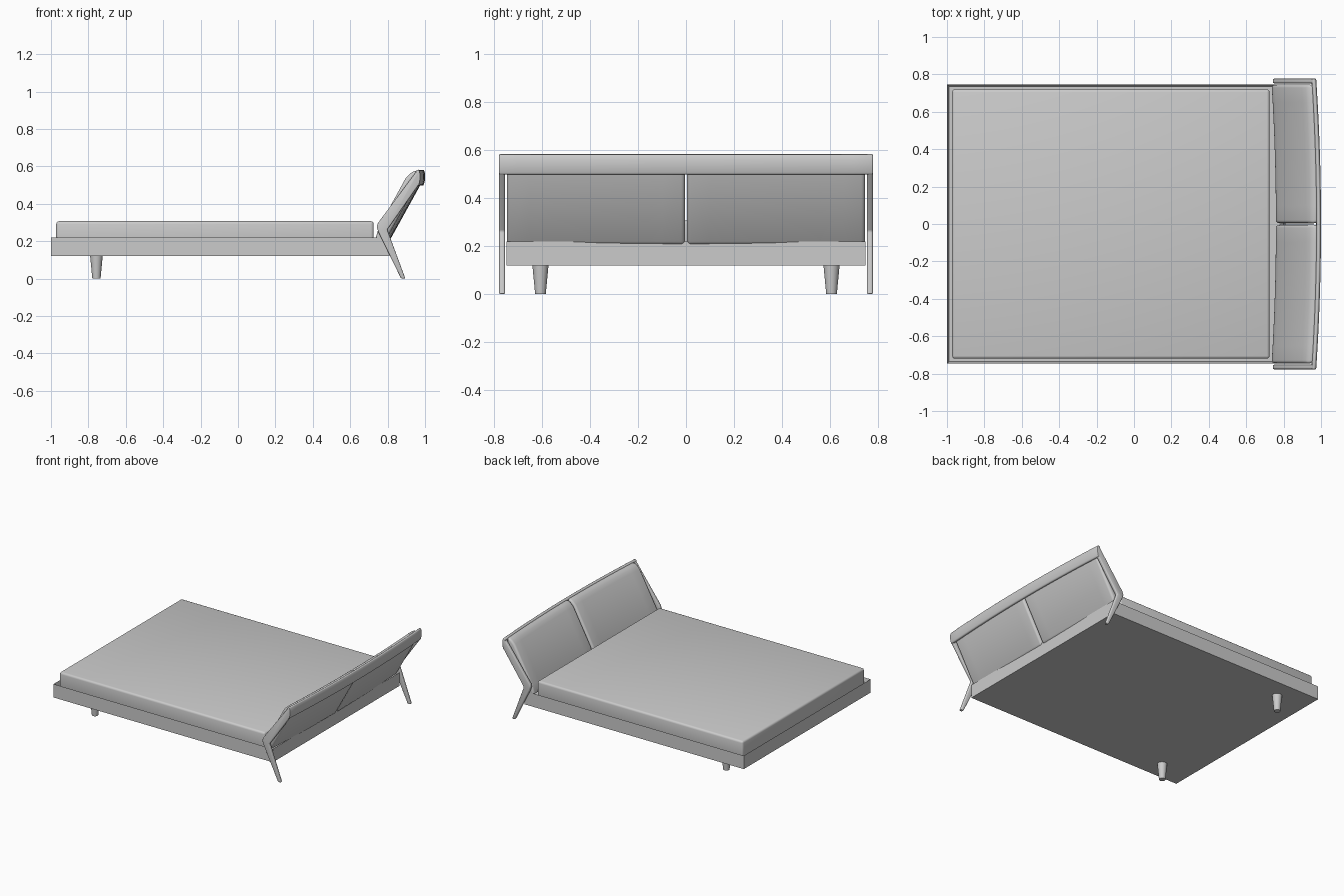
import bpy, bmesh, math

if "Cube" in bpy.data.objects:
    bpy.data.objects.remove(bpy.data.objects["Cube"])


def finish(name, bm, bevel=0.0, segments=3):
    """Round the sharp edges and turn the bmesh into an object."""
    bmesh.ops.recalc_face_normals(bm, faces=bm.faces)
    if bevel:
        sharp = [e for e in bm.edges if e.calc_face_angle(0) > math.radians(25)]
        bmesh.ops.bevel(bm, geom=sharp, offset=bevel, segments=segments,
                        profile=0.5, affect='EDGES', clamp_overlap=True)
    mesh = bpy.data.meshes.new(name)
    bm.to_mesh(mesh)
    bm.free()
    ob = bpy.data.objects.new(name, mesh)
    bpy.context.collection.objects.link(ob)
    return ob


def box(x0, x1, y, z0, z1):
    bm = bmesh.new()
    bmesh.ops.create_cube(bm, size=1)
    for v in bm.verts:
        v.co = ((x0 + x1) / 2 + v.co.x * (x1 - x0), v.co.y * 2 * y,
                (z0 + z1) / 2 + v.co.z * (z1 - z0))
    return bm


def sweep(profile, y0, y1, steps=1, bow=0.0):
    """Extrude an xz profile along y, bowed backwards at the middle of the bed."""
    bm = bmesh.new()
    rings = []
    for i in range(steps + 1):
        y = y0 + (y1 - y0) * i / steps
        dx = bow * (1 - (y / 0.777) ** 2)
        rings.append([bm.verts.new((x + dx, y, z)) for x, z in profile])
    n = len(profile)
    for a, b in zip(rings, rings[1:]):
        for i in range(n):
            j = (i + 1) % n
            bm.faces.new((a[i], a[j], b[j], b[i]))
    bm.faces.new(rings[0])
    bm.faces.new(rings[-1])
    return bm


# bed base: a tray with a thin rim
bm = box(-1.0, 0.81, 0.747, 0.12, 0.22)
top = [f for f in bm.faces if f.normal.z > 0.9 or f.calc_center_median().z > 0.219]
bmesh.ops.inset_region(bm, faces=top, thickness=0.016)
for v in top[0].verts:
    v.co.z -= 0.05
finish("bed_base", bm)

# mattress
finish("mattress", box(-0.972, 0.725, 0.72, 0.17, 0.307), bevel=0.015)

cushion = [(0.73, 0.205), (0.75, 0.275), (0.895, 0.54), (0.925, 0.57),
           (0.957, 0.578), (0.95, 0.5), (0.787, 0.205)]
arm = [(0.872, 0), (0.895, 0), (0.798, 0.262), (0.965, 0.5), (0.972, 0.57),
       (0.962, 0.58), (0.953, 0.572), (0.748, 0.297), (0.742, 0.275), (0.75, 0.25)]

for side, label in ((-1, "front"), (1, "back")):
    # tapered foot-end leg
    bm = bmesh.new()
    bmesh.ops.create_cone(bm, cap_ends=True, segments=24, radius1=0.022,
                          radius2=0.034, depth=0.125)
    bmesh.ops.translate(bm, verts=bm.verts, vec=(-0.757, 0.605 * side, 0.0625))
    finish("foot_leg_" + label, bm)
    # kinked headboard leg and arm
    finish("headboard_arm_" + label,
           sweep(arm, 0.752 * side, 0.777 * side), bevel=0.007)
    # padded half of the headboard
    finish("headboard_cushion_" + label,
           sweep(cushion, 0.004 * side, 0.745 * side, 8, 0.025), bevel=0.018, segments=4)

# bowed top rail behind the cushions
rail = [(0.95, 0.575), (0.96, 0.583), (0.969, 0.58), (0.974, 0.56),
        (0.974, 0.53), (0.968, 0.502), (0.962, 0.496), (0.948, 0.5)]
finish("headboard_rail", sweep(rail, -0.777, 0.777, 20, 0.026), bevel=0.005)

bpy.ops.object.select_all(action='SELECT')
bpy.context.view_layer.objects.active = bpy.data.objects["bed_base"]
bpy.ops.object.shade_smooth_by_angle(angle=math.radians(35))
